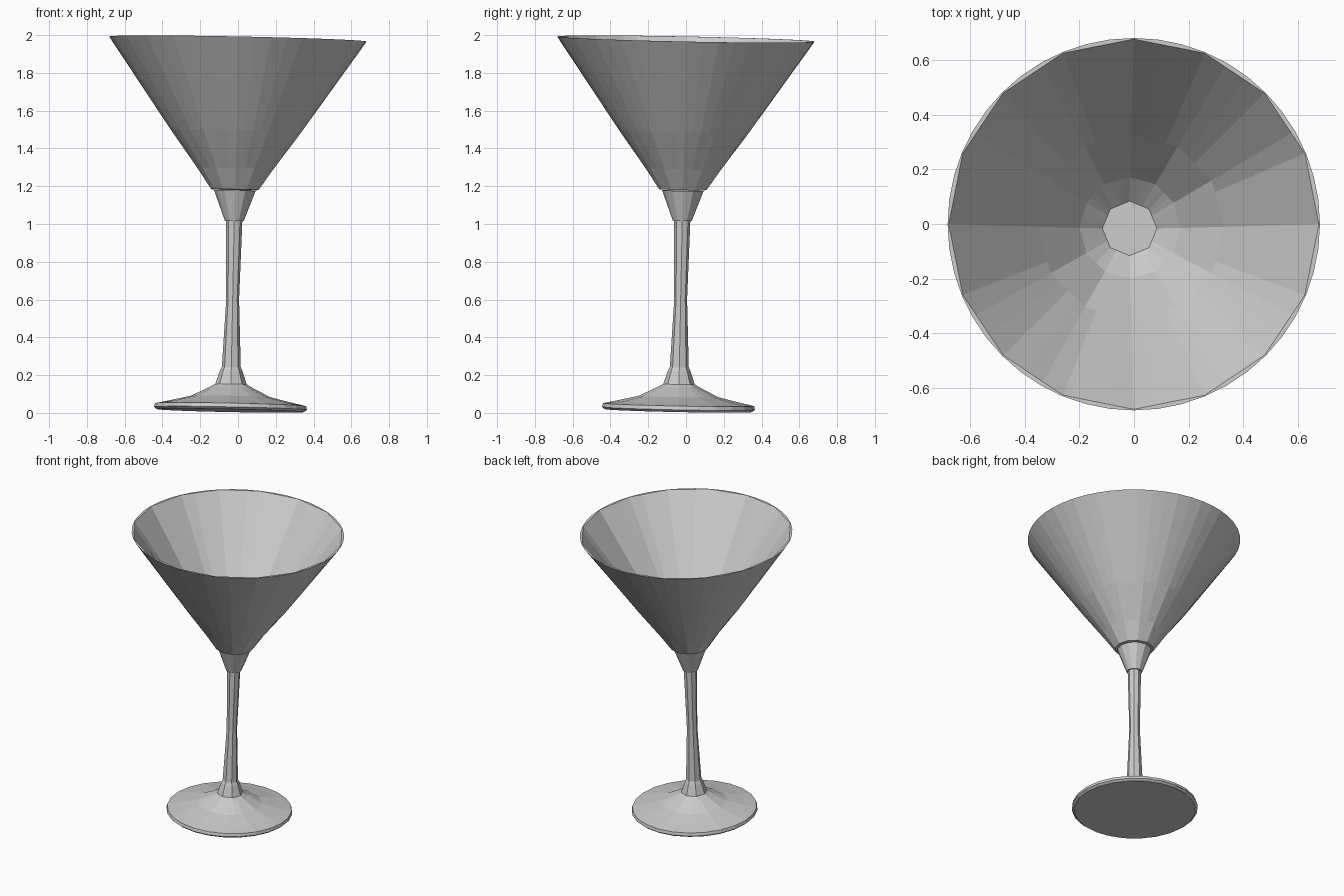
import bpy, bmesh
from math import pi, cos, sin
from mathutils import Matrix, Vector

if "Cube" in bpy.data.objects:
    bpy.data.objects.remove(bpy.data.objects["Cube"])

N = 48
# The whole glass leans slightly along this axis
AXIS = Vector((0.02, 0.02, 1)).normalized()
LEAN = Matrix.Translation((-0.04, -0.04, 0.012)) @ \
    Vector((0, 0, 1)).rotation_difference(AXIS).to_matrix().to_4x4()


def ring_point(r, z, sides, k):
    """Point k of N around a regular polygon with the given side count."""
    a = 2 * pi * k / N
    seg = 2 * pi / sides
    d = (a % seg) - seg / 2
    return (r * cos(seg / 2) / cos(d) * cos(a),
            r * cos(seg / 2) / cos(d) * sin(a), z)


def lathe(name, profile):
    """Closed faceted solid from (radius, height, sides) rings."""
    bm = bmesh.new()
    rings = [[bm.verts.new(ring_point(r, z, s, k)) for k in range(N)]
             for r, z, s in profile]
    for lo, hi in zip(rings, rings[1:]):
        for k in range(N):
            j = (k + 1) % N
            bm.faces.new((lo[k], lo[j], hi[j], hi[k]))
    bm.faces.new(rings[0][::-1])
    bm.faces.new(rings[-1])
    bm.transform(LEAN)
    bmesh.ops.recalc_face_normals(bm, faces=bm.faces)
    me = bpy.data.meshes.new(name)
    bm.to_mesh(me)
    bm.free()
    ob = bpy.data.objects.new(name, me)
    bpy.context.collection.objects.link(ob)
    return ob


# Foot: thin disc rising to a low cone
lathe("foot", [(0.39, 0.0, 24), (0.405, 0.012, 24), (0.40, 0.032, 24),
               (0.33, 0.047, 12), (0.21, 0.075, 12), (0.11, 0.125, 8),
               (0.085, 0.14, 8)])

# Stem: flared at the bottom, waisted in the middle
lathe("stem", [(0.085, 0.135, 8), (0.06, 0.21, 8), (0.05, 0.23, 8),
               (0.034, 0.59, 8), (0.043, 1.01, 8)])

# Collar between stem and bowl
lathe("collar", [(0.05, 1.005, 12), (0.11, 1.165, 12)])

# Bowl: outer cone, rim, then the coarser inside down to a small floor
lathe("bowl", [(0.125, 1.17, 12), (0.20, 1.28, 12), (0.345, 1.48, 24),
               (0.682, 1.968, 48), (0.678, 1.968, 16), (0.34, 1.49, 12),
               (0.185, 1.28, 12), (0.10, 1.20, 8)])
